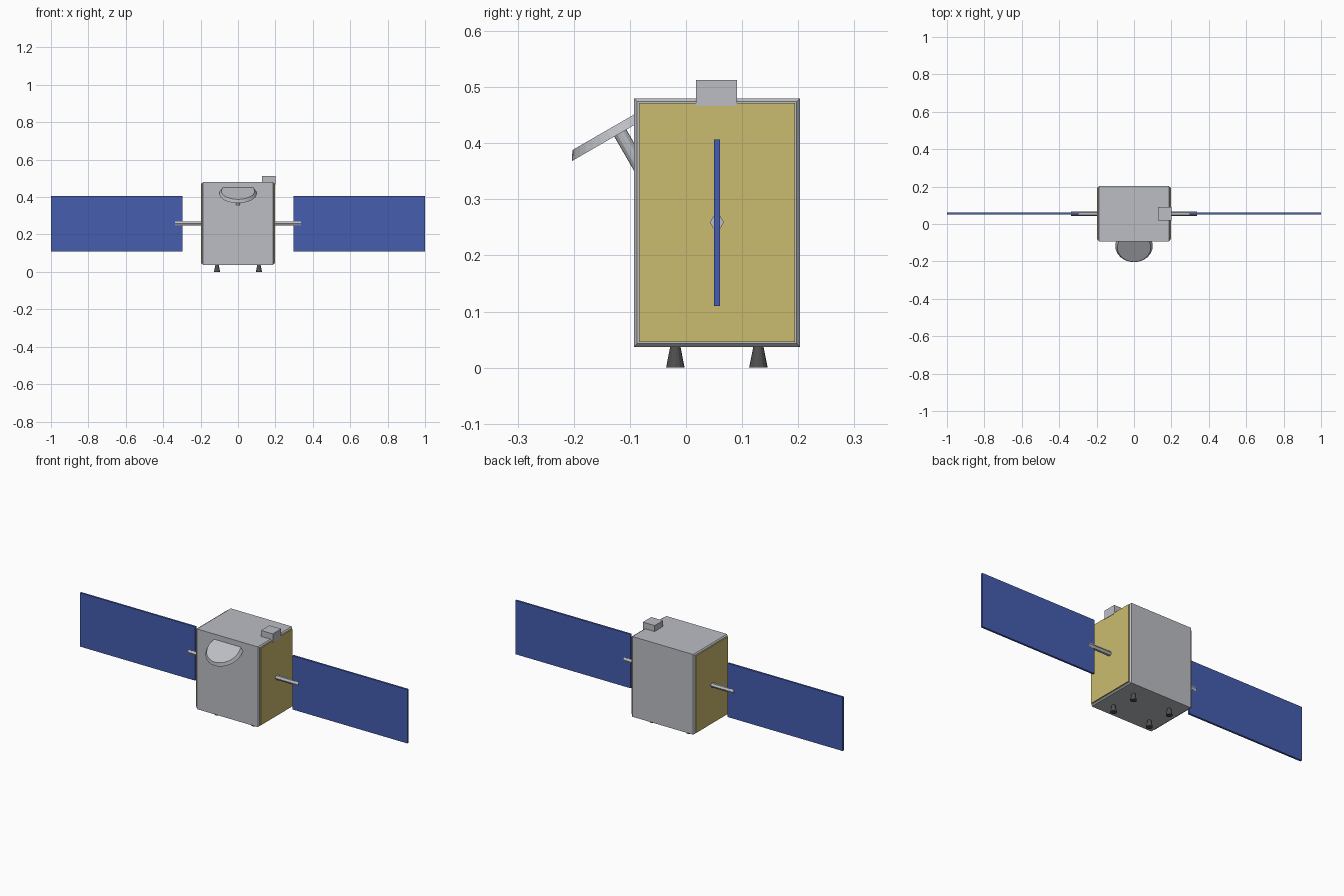
import bpy, bmesh
from math import radians
from mathutils import Matrix, Vector

cube = bpy.data.objects.get("Cube")
if cube:
    bpy.data.objects.remove(cube, do_unlink=True)


def material(name, rgb):
    m = bpy.data.materials.new(name)
    m.use_nodes = True
    m.diffuse_color = (*rgb, 1)
    m.node_tree.nodes["Principled BSDF"].inputs["Base Color"].default_value = (*rgb, 1)
    return m


GREY = material("silver grey", (0.50, 0.515, 0.55))
GOLD = material("gold foil", (0.60, 0.50, 0.16))
BLUE = material("solar blue", (0.06, 0.11, 0.43))
DARK = material("dark metal", (0.08, 0.08, 0.08))


def finish(name, bm, mat):
    mesh = bpy.data.meshes.new(name)
    bm.to_mesh(mesh)
    bm.free()
    mesh.materials.append(mat)
    obj = bpy.data.objects.new(name, mesh)
    bpy.context.scene.collection.objects.link(obj)
    return obj


def box(name, lo, hi, mat, side_chamfer=0):
    """Box between two corners, optionally chamfered around its x faces."""
    lo, hi = Vector(lo), Vector(hi)
    bm = bmesh.new()
    place = Matrix.Translation((lo + hi) / 2) @ Matrix.Diagonal((*(hi - lo), 1))
    bmesh.ops.create_cube(bm, size=1, matrix=place)
    if side_chamfer:
        bm.normal_update()
        edges = [e for e in bm.edges if any(abs(f.normal.x) > 0.9 for f in e.link_faces)]
        bmesh.ops.bevel(bm, geom=edges, offset=side_chamfer, segments=1,
                        affect='EDGES', profile=0.5)
    return finish(name, bm, mat)


def cone(name, start, axis, length, r1, r2, sides, mat):
    """Capped frustum growing from start along a rotated local z axis."""
    bm = bmesh.new()
    place = Matrix.Translation(start) @ axis @ Matrix.Translation((0, 0, length / 2))
    bmesh.ops.create_cone(bm, cap_ends=True, segments=sides, radius1=r1, radius2=r2,
                          depth=length, matrix=place)
    return finish(name, bm, mat)


UPRIGHT = Matrix.Identity(4)
MID_Y = 0.055

# Main body
box("body", (-0.192, -0.093, 0.037), (0.192, 0.203, 0.48), GREY, side_chamfer=0.006)

# Foil plates, booms and solar panels on both sides
for side, s in (("left", 1), ("right", -1)):
    def span(a, b):
        return sorted((s * a, s * b))
    x0, x1 = span(0.185, 0.198)
    box(side + "_foil_plate", (x0, -0.084, 0.046), (x1, 0.194, 0.472), GOLD)
    cone(side + "_boom", (s * 0.18, MID_Y, 0.259), Matrix.Rotation(radians(90 * s), 4, 'Y'),
         0.156, 0.0125, 0.0125, 6, GREY)
    x0, x1 = span(0.297, 1.0)
    box(side + "_solar_panel", (x0, MID_Y - 0.0055, 0.11), (x1, MID_Y + 0.0055, 0.407), BLUE)

# Tilted dish and its strut
tilt = Matrix.Rotation(radians(30), 4, 'X')
hub = (0, -0.117, 0.418)
cone("dish", hub, tilt, 0.0165, 0.1, 0.089, 32, GREY)
cone("dish_strut", hub, tilt @ Matrix.Rotation(radians(180), 4, 'X'),
     0.09, 0.0125, 0.0125, 12, GREY)

# Instrument box on the roof
box("roof_instrument", (0.128, 0.018, 0.466), (0.2, 0.091, 0.513), GREY)

# Four thruster nozzles underneath
for sx, x_name in ((1, "left"), (-1, "right")):
    for sy, y_name in ((1, "back"), (-1, "front")):
        cone(f"{y_name}_{x_name}_thruster", (sx * 0.112, MID_Y + sy * 0.074, 0), UPRIGHT,
             0.038, 0.0165, 0.009, 12, DARK)
